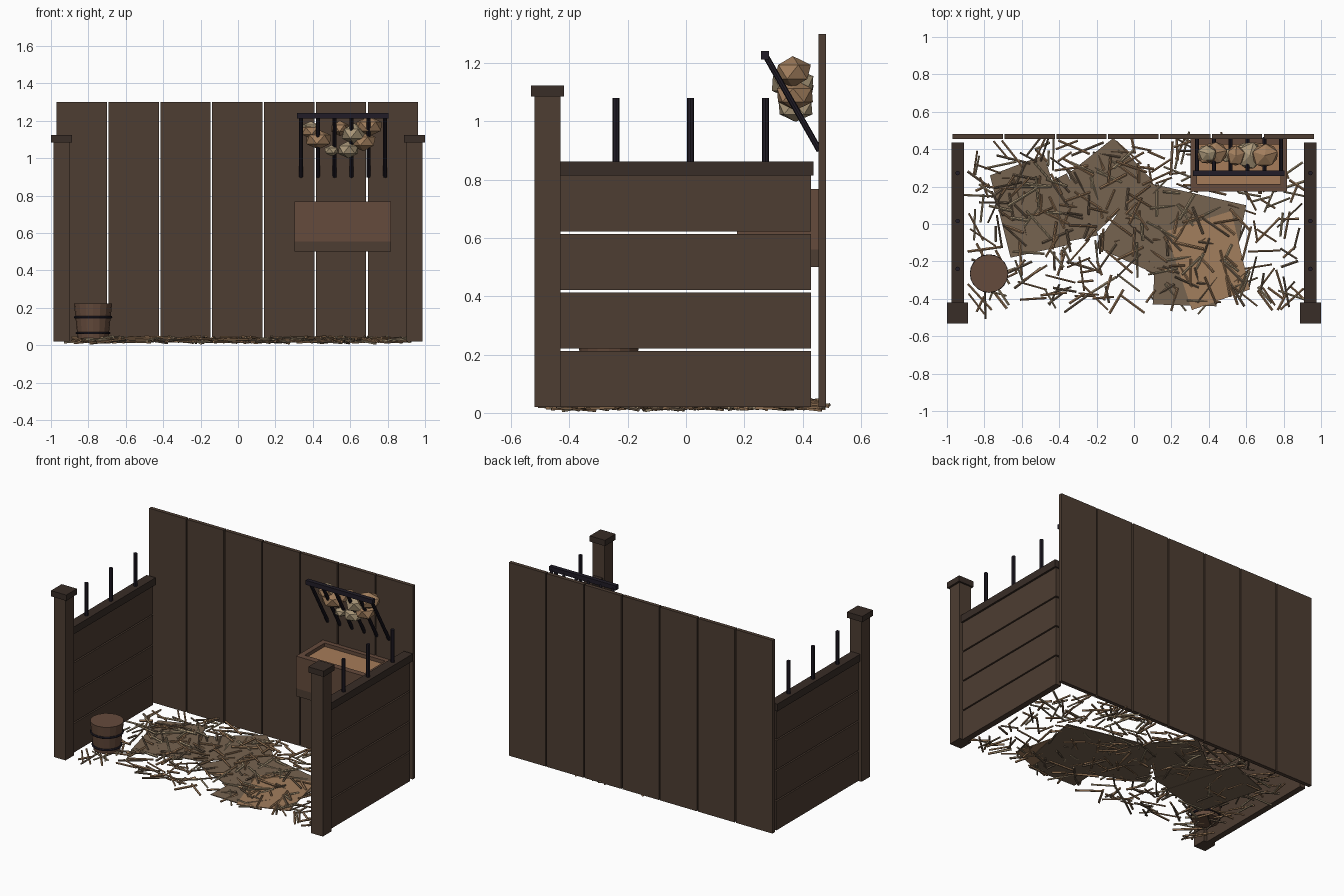
import bpy, bmesh, math, random
from mathutils import Vector, Matrix

if "Cube" in bpy.data.objects:
    bpy.data.objects.remove(bpy.data.objects["Cube"])

random.seed(7)


def material(name, rgb):
    m = bpy.data.materials.new(name)
    m.diffuse_color = (*rgb, 1)
    m.use_nodes = True
    m.node_tree.nodes["Principled BSDF"].inputs["Base Color"].default_value = m.diffuse_color
    return m


WOOD = material("wood", (0.075, 0.047, 0.032))
DARK = material("dark_wood", (0.04, 0.026, 0.02))
TROUGH = material("trough_wood", (0.13, 0.07, 0.045))
IRON = material("iron", (0.015, 0.012, 0.02))
FEED = material("feed", (0.38, 0.20, 0.10))
GOLD = material("golden_hay", (0.36, 0.21, 0.11))
PALE = material("pale_hay", (0.40, 0.31, 0.19))
STRAW = material("flat_straw", (0.18, 0.125, 0.08))


def finish(name, bm, *mats):
    me = bpy.data.meshes.new(name)
    bm.to_mesh(me)
    bm.free()
    for m in mats:
        me.materials.append(m)
    ob = bpy.data.objects.new(name, me)
    bpy.context.collection.objects.link(ob)
    return ob


def box(name, x0, x1, y0, y1, z0, z1, mat):
    bm = bmesh.new()
    c = Vector((x0 + x1, y0 + y1, z0 + z1)) / 2
    bmesh.ops.create_cube(bm, size=1, matrix=Matrix.Translation(c)
                          @ Matrix.Diagonal((x1 - x0, y1 - y0, z1 - z0, 1)))
    return finish(name, bm, mat)


def add_rod(bm, a, b, r, sides, r2=None):
    a, b = Vector(a), Vector(b)
    d = b - a
    m = Matrix.Translation((a + b) / 2) @ d.to_track_quat('Z', 'Y').to_matrix().to_4x4()
    return bmesh.ops.create_cone(bm, cap_ends=True, segments=sides, radius1=r,
                                 radius2=r if r2 is None else r2,
                                 depth=d.length, matrix=m)["verts"]


def rod(name, a, b, r, mat, sides=8, r2=None):
    bm = bmesh.new()
    add_rod(bm, a, b, r, sides, r2)
    return finish(name, bm, mat)


# Back wall planks
for i in range(7):
    x = -0.97 + i * 0.2773
    box(f"back_plank_{i}", x, x + 0.269, 0.455, 0.48, 0.02, 1.30, WOOD)

# Side partitions: planks, rail, iron rods, post and cap
for s, side in ((-1, "left"), (1, "right")):
    c = s * 0.943
    for i in range(4):
        z = 0.02 + i * 0.201
        box(f"{side}_plank_{i}", c - 0.02, c + 0.02, -0.43, 0.428, z, z + 0.192, WOOD)
    box(f"{side}_rail", c - 0.033, c + 0.033, -0.44, 0.437, 0.815, 0.863, DARK)
    for i in range(3):
        y = -0.24 + i * 0.256
        rod(f"{side}_iron_rod_{i}", (c, y, 0.84), (c, y, 1.08), 0.012, IRON)
    box(f"{side}_front_post", c - 0.043, c + 0.043, -0.52, -0.43, 0.02, 1.09, WOOD)
    box(f"{side}_post_cap", c - 0.056, c + 0.056, -0.531, -0.419, 1.085, 1.123, DARK)

# Feed trough
box("trough_base", 0.303, 0.817, 0.18, 0.455, 0.50, 0.56, WOOD)
box("trough_front", 0.303, 0.817, 0.175, 0.215, 0.555, 0.768, TROUGH)
box("trough_back", 0.303, 0.817, 0.425, 0.46, 0.555, 0.768, TROUGH)
box("trough_left_end", 0.303, 0.338, 0.215, 0.43, 0.555, 0.768, TROUGH)
box("trough_right_end", 0.782, 0.817, 0.215, 0.43, 0.555, 0.768, TROUGH)
box("trough_feed", 0.338, 0.782, 0.215, 0.43, 0.56, 0.745, FEED)

# Hay rack
box("rack_top_bar", 0.315, 0.805, 0.257, 0.285, 1.213, 1.242, IRON)
for i in range(6):
    x = 0.337 + i * 0.09
    rod(f"rack_bar_{i}", (x, 0.272, 1.227), (x, 0.458, 0.90), 0.0105, IRON)

# Faceted hay lumps in the rack
lumps = [(0.39, 1.145, 0.055, GOLD), (0.43, 1.10, 0.07, GOLD), (0.59, 1.045, 0.062, PALE),
         (0.545, 1.16, 0.055, GOLD), (0.62, 1.13, 0.075, PALE), (0.70, 1.17, 0.072, GOLD),
         (0.67, 1.09, 0.07, GOLD), (0.50, 1.04, 0.04, PALE), (0.39, 1.16, 0.05, PALE)]
for i, (x, z, r, mat) in enumerate(lumps):
    bm = bmesh.new()
    bmesh.ops.create_icosphere(bm, subdivisions=1, radius=r, matrix=Matrix.Translation(
        (x, 0.375 + random.uniform(-.01, .01), z))
        @ Matrix.Rotation(random.uniform(0, 3), 4, 'Z') @ Matrix.Diagonal((1.1, 0.95, 0.75, 1)))
    finish(f"hay_lump_{i}", bm, mat)

# Bucket with two iron hoops
bx, by = -0.775, -0.265
rod("bucket", (bx, by, 0.035), (bx, by, 0.222), 0.082, TROUGH, 16, 0.102)
for n, z, r in (("lower", 0.065, 0.087), ("upper", 0.15, 0.096)):
    bpy.ops.mesh.primitive_torus_add(major_segments=20, minor_segments=6, major_radius=r,
                                     minor_radius=0.007, location=(bx, by, z))
    bpy.context.object.name = f"bucket_{n}_hoop"
    bpy.context.object.data.materials.append(IRON)

# Flattened straw sheets on the floor
sheets = [
    ([(-.77, .26), (-.48, .37), (-.34, -.11), (-.66, -.18)], STRAW),
    ([(-.70, .10), (-.36, .27), (-.19, -.06), (-.48, -.12)], STRAW),
    ([(-.35, .27), (-.11, .46), (.10, .23), (-.25, -.09)], STRAW),
    ([(.03, .23), (.60, .10), (.52, -.30), (.12, -.27), (-.21, -.12)], STRAW),
    ([(.12, -.05), (.45, .0), (.44, -.44), (.10, -.43)], STRAW),
    ([(.17, -.04), (.52, .07), (.62, -.35), (.31, -.46)], GOLD)]
for i, (pts, mat) in enumerate(sheets):
    bm = bmesh.new()
    z = 0.018 + 0.0015 * i
    f = bm.faces.new([bm.verts.new((x, y, z)) for x, y in pts])
    g = bmesh.ops.extrude_face_region(bm, geom=[f])
    bmesh.ops.translate(bm, vec=(0, 0, 0.005),
                        verts=[v for v in g["geom"] if isinstance(v, bmesh.types.BMVert)])
    bmesh.ops.recalc_face_normals(bm, faces=bm.faces)
    finish(f"straw_sheet_{i}", bm, mat)

# Loose scattered straws
bm = bmesh.new()
for i in range(390):
    x, y = random.uniform(-0.86, 0.88), random.uniform(-0.43, 0.44)
    a, h = random.uniform(0, math.pi), random.uniform(0.04, 0.095)
    t = random.uniform(-0.008, 0.008)
    d = Vector((math.cos(a) * h, math.sin(a) * h, t))
    d.x *= min(1, (0.97 - abs(x)) / max(abs(d.x), 1e-4))
    c = Vector((x, y, random.uniform(0.016, 0.042)))
    vs = add_rod(bm, c - d, c + d, random.uniform(0.005, 0.0075), 5)
    k = random.choice((0, 0, 1, 2))
    for f in {f for v in vs for f in v.link_faces}:
        f.material_index = k
finish("loose_straw", bm, GOLD, PALE, STRAW)
